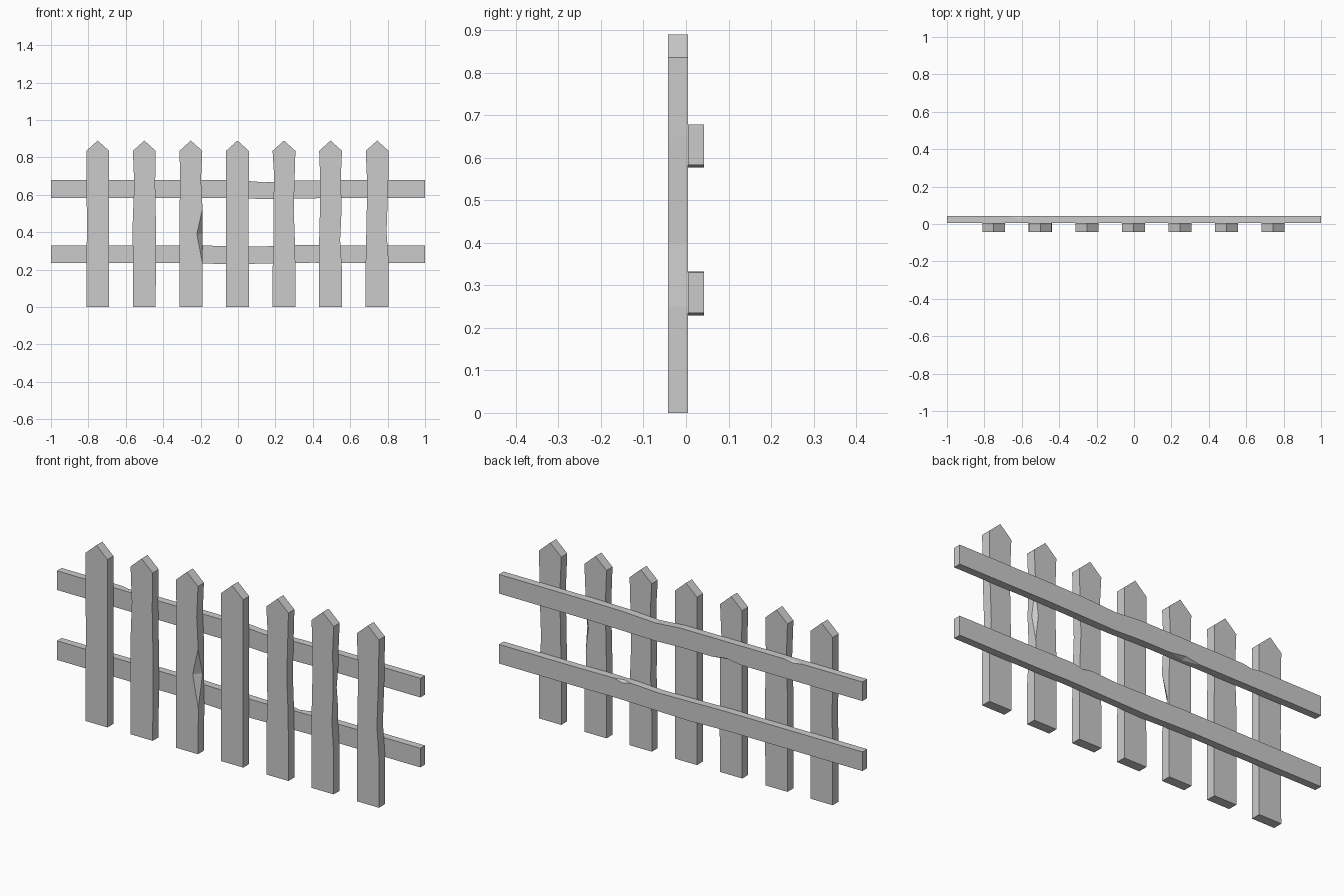
import bpy, bmesh

if "Cube" in bpy.data.objects:
    bpy.data.objects.remove(bpy.data.objects["Cube"])

FRONT, JOINT, BACK = -0.042, 0.005, 0.042


def lerp_station(stations, t):
    """Edge positions (lo, hi) of a board at distance t along it."""
    for a, b in zip(stations, stations[1:]):
        if a[0] <= t <= b[0]:
            f = (t - a[0]) / (b[0] - a[0])
            return a[1] + (b[1] - a[1]) * f, a[2] + (b[2] - a[2]) * f
    return stations[-1][1:]


def board(name, stations, v0, v1, chips=(), tip=None, along_x=False):
    """Loft a plank through (t, lo, hi) stations.
    chips: (t start, t deepest, t end, corner, depth across width, depth across thickness)
    corners: 0 lo-front, 1 hi-front, 2 hi-back, 3 lo-back. tip: (t, centre)."""
    ts = {s[0] for s in stations}
    for c in chips:
        ts = {t for t in ts if not c[0] < t < c[2]} | set(c[:3])
    bm = bmesh.new()
    rings = []

    def ring(t, lo, hi, cuts):
        d = [cuts.get(k, (0, 0)) for k in range(4)]
        pts = [(lo, v0 + d[0][1]), (lo + d[0][0], v0),
               (hi - d[1][0], v0), (hi, v0 + d[1][1]),
               (hi, v1 - d[2][1]), (hi - d[2][0], v1),
               (lo + d[3][0], v1), (lo, v1 - d[3][1])]
        rings.append([bm.verts.new((t, v, u) if along_x else (u, v, t)) for u, v in pts])

    for t in sorted(ts):
        lo, hi = lerp_station(stations, t)
        ring(t, lo, hi, {c[3]: c[4:] for c in chips if c[1] == t})
    if tip:
        ring(tip[0], tip[1], tip[1], {})
    for a, b in zip(rings, rings[1:]):
        for i in range(8):
            j = (i + 1) % 8
            bm.faces.new((a[i], a[j], b[j], b[i]))
    bm.faces.new(rings[0])
    if not tip:
        bm.faces.new(rings[-1])
    # unchipped corners collapse to single sharp edges
    bmesh.ops.remove_doubles(bm, verts=bm.verts, dist=1e-5)
    bmesh.ops.recalc_face_normals(bm, faces=bm.faces)
    me = bpy.data.meshes.new(name)
    bm.to_mesh(me)
    bm.free()
    ob = bpy.data.objects.new(name, me)
    bpy.context.collection.objects.link(ob)
    return ob


# Pickets: hand-cut wobble as (height, left nudge, right nudge)
wobble = [
    [(0.45, 0.003, 0.0)],
    [(0.66, 0.007, -0.003), (0.45, -0.001, 0.001)],
    [(0.68, 0.004, -0.007), (0.55, 0.001, 0.0), (0.2, 0.0, 0.002)],
    [(0.45, 0.001, -0.001)],
    [(0.7, 0.008, -0.004), (0.52, 0.004, -0.009), (0.36, 0.006, -0.003), (0.2, 0.0, 0.0)],
    [(0.7, 0.005, -0.006), (0.5, 0.004, -0.002), (0.36, 0.0, -0.010), (0.2, 0.0, 0.0)],
    [(0.65, 0.008, -0.002), (0.4, 0.003, -0.011), (0.25, 0.0, 0.0)],
]
picket_chips = {
    2: [(0.23, 0.39, 0.52, 1, 0.03, 0.035)],
    5: [(0.50, 0.58, 0.68, 0, 0.027, 0.02), (0.40, 0.52, 0.65, 2, 0.02, 0.02)],
}
for i, nudges in enumerate(wobble):
    x = -0.75 + i * 0.249
    w = 0.061
    st = [(0.0, x - w, x + w), (0.835, x - w, x + w)]
    st += [(z, x - w + l, x + w + r) for z, l, r in nudges]
    board(f"picket_{i + 1}", sorted(st), FRONT, JOINT,
          picket_chips.get(i, ()), tip=(0.89, x))

# Rails: gently sagging, with chipped edges
board("upper_rail",
      [(-1, 0.583, 0.678), (-0.45, 0.583, 0.678), (0, 0.583, 0.678),
       (0.14, 0.577, 0.667), (0.32, 0.580, 0.676), (0.5, 0.583, 0.678), (1, 0.583, 0.678)],
      JOINT, BACK,
      [(-0.67, -0.62, -0.57, 2, 0.008, 0.014), (-0.33, -0.25, -0.17, 3, 0.012, 0.02)],
      along_x=True)
board("lower_rail",
      [(-1, 0.235, 0.330), (-0.25, 0.235, 0.330), (-0.05, 0.229, 0.326), (0.12, 0.232, 0.323),
       (0.26, 0.235, 0.330), (0.4, 0.237, 0.332), (0.55, 0.235, 0.330), (1, 0.235, 0.330)],
      JOINT, BACK,
      [(0.27, 0.32, 0.37, 2, 0.01, 0.014)],
      along_x=True)
